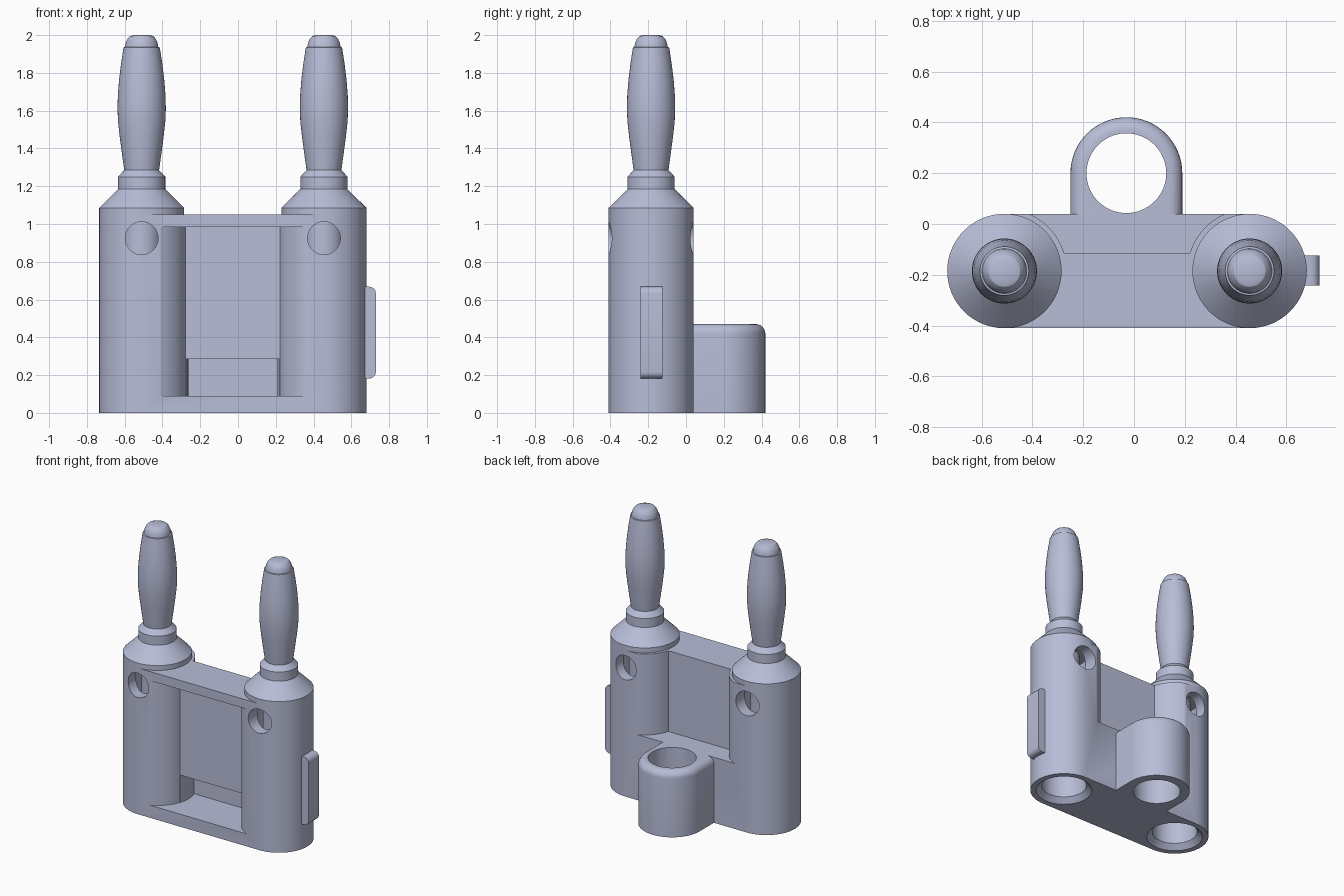
import bpy, bmesh, math
from mathutils import Matrix

if "Cube" in bpy.data.objects:
    bpy.data.objects.remove(bpy.data.objects["Cube"], do_unlink=True)

grey = bpy.data.materials.new("blue_grey")
grey.use_nodes = True
COLOUR = (0.48, 0.51, 0.68, 1)
grey.diffuse_color = COLOUR
grey.node_tree.nodes["Principled BSDF"].inputs["Base Color"].default_value = COLOUR

XL, XR, CY, R = -0.51, 0.455, -0.185, 0.225   # column centres and radius
INNER = 0.245                                # column radius inside the recesses


def make(name, bm):
    bmesh.ops.recalc_face_normals(bm, faces=bm.faces)
    mesh = bpy.data.meshes.new(name)
    bm.to_mesh(mesh)
    bm.free()
    mesh.materials.append(grey)
    ob = bpy.data.objects.new(name, mesh)
    bpy.context.collection.objects.link(ob)
    return ob


def arc(cx, cy, r, a0, a1, n=32):
    return [(cx + r * math.cos(a0 + (a1 - a0) * i / n),
             cy + r * math.sin(a0 + (a1 - a0) * i / n)) for i in range(n + 1)]


def prism_bm(pts, z0, z1):
    bm = bmesh.new()
    base = bm.faces.new([bm.verts.new((x, y, z0)) for x, y in pts])
    top = bmesh.ops.extrude_face_region(bm, geom=[base])["geom"]
    bmesh.ops.translate(bm, vec=(0, 0, z1 - z0),
                        verts=[v for v in top if isinstance(v, bmesh.types.BMVert)])
    return bm


def lathe(name, profile, x, y, n=64):
    """Turn (radius, height) points into a closed solid."""
    bm = bmesh.new()
    rings = [[bm.verts.new((x + r * math.cos(2 * math.pi * i / n),
                            y + r * math.sin(2 * math.pi * i / n), z))
              for i in range(n)] for r, z in profile]
    for a, b in zip(rings, rings[1:]):
        for i in range(n):
            j = (i + 1) % n
            bm.faces.new((a[i], a[j], b[j], b[i]))
    bm.faces.new(rings[0])
    bm.faces.new(rings[-1])
    return make(name, bm)


def recess(y0, y1, z0, z1, r=INNER):
    """Cutter between the two columns, with sides that follow them."""
    a0, a1 = math.asin((y0 - CY) / r), math.asin((y1 - CY) / r)
    pts = arc(XL, CY, r, a0, a1, 20) + arc(XR, CY, r, math.pi - a1, math.pi - a0, 20)
    return make("cutter", prism_bm(pts, z0, z1))


def cross_hole(x):
    bm = bmesh.new()
    bmesh.ops.create_cone(bm, cap_ends=True, segments=48, radius1=0.087,
                          radius2=0.087, depth=0.7,
                          matrix=Matrix.Translation((x, CY, 0.925))
                          @ Matrix.Rotation(math.pi / 2, 4, 'X'))
    return make("cutter", bm)


def cut(ob, cutters):
    bpy.context.view_layer.objects.active = ob
    for c in cutters:
        m = ob.modifiers.new("cut", 'BOOLEAN')
        m.operation, m.solver, m.object = 'DIFFERENCE', 'EXACT', c
        bpy.ops.object.modifier_apply(modifier=m.name)
        bpy.data.objects.remove(c, do_unlink=True)


parts = []

# Main housing: rounded slab with recesses, sockets and cross holes
outline = (arc(XR, CY, R, -math.pi / 2, math.pi / 2)
           + arc(XL, CY, R, math.pi / 2, 3 * math.pi / 2))
housing = make("housing", prism_bm(outline, 0, 1.05))
cutters = [recess(-0.42, -0.26, 0.09, 0.985),
           recess(-0.27, -0.10, 0.09, 0.285, 0.247),
           recess(-0.115, 0.05, 0.47, 1.2)]
for x in (XL, XR):
    cutters.append(lathe("cutter", [(0.196, -0.01), (0.15, 0.036), (0.15, 1.03)], x, CY))
    cutters.append(cross_hole(x))
cut(housing, cutters)
parts.append(housing)

# Column caps, plug pins and the inner rods
cap = [(R, 1.05), (R, 1.085), (0.125, 1.185), (0.125, 1.25), (0.088, 1.29)]
pin = [(0.09, 1.27), (0.093, 1.29), (0.104, 1.37), (0.116, 1.46), (0.125, 1.54),
       (0.128, 1.61), (0.126, 1.68), (0.12, 1.76), (0.109, 1.85), (0.096, 1.935),
       (0.088, 1.937), (0.084, 1.96), (0.075, 1.98), (0.062, 1.994), (0.045, 2.0)]
for side, x in (("right", XL), ("left", XR)):
    parts.append(lathe(side + "_column_cap", cap, x, CY))
    parts.append(lathe(side + "_plug_pin", pin, x, CY))
    parts.append(lathe(side + "_inner_rod", [(0.105, 0.75), (0.105, 1.05)], x, CY))

# Rear eyelet with a rounded top rim
bm = prism_bm([(0.19, 0.03)] + arc(-0.03, 0.2, 0.22, 0, math.pi) + [(-0.25, 0.03)], 0, 0.47)
rim = [e for e in bm.edges if all(v.co.z > 0.46 for v in e.verts)
       and any(v.co.y > 0.04 for v in e.verts)]
bmesh.ops.bevel(bm, geom=rim, offset=0.05, segments=6, profile=0.5, affect='EDGES')
eyelet = make("rear_eyelet", bm)
cut(eyelet, [lathe("cutter", [(0.157, -0.1), (0.157, 0.6)], -0.03, 0.2)])
parts.append(eyelet)

# Side tab with rounded outer ends
bm = bmesh.new()
bmesh.ops.create_cube(bm, size=1, matrix=Matrix.Translation((0.695, -0.183, 0.425))
                      @ Matrix.Diagonal((0.07, 0.117, 0.486, 1)))
ends = [e for e in bm.edges if all(v.co.x > 0.7 for v in e.verts)
        and abs(e.verts[0].co.z - e.verts[1].co.z) < 0.01]
bmesh.ops.bevel(bm, geom=ends, offset=0.035, segments=5, profile=0.5, affect='EDGES')
parts.append(make("side_tab", bm))

# Smooth the round surfaces and keep hard edges
bpy.ops.object.select_all(action='DESELECT')
for ob in parts:
    ob.select_set(True)
bpy.context.view_layer.objects.active = housing
bpy.ops.object.shade_smooth_by_angle(angle=math.radians(25))
